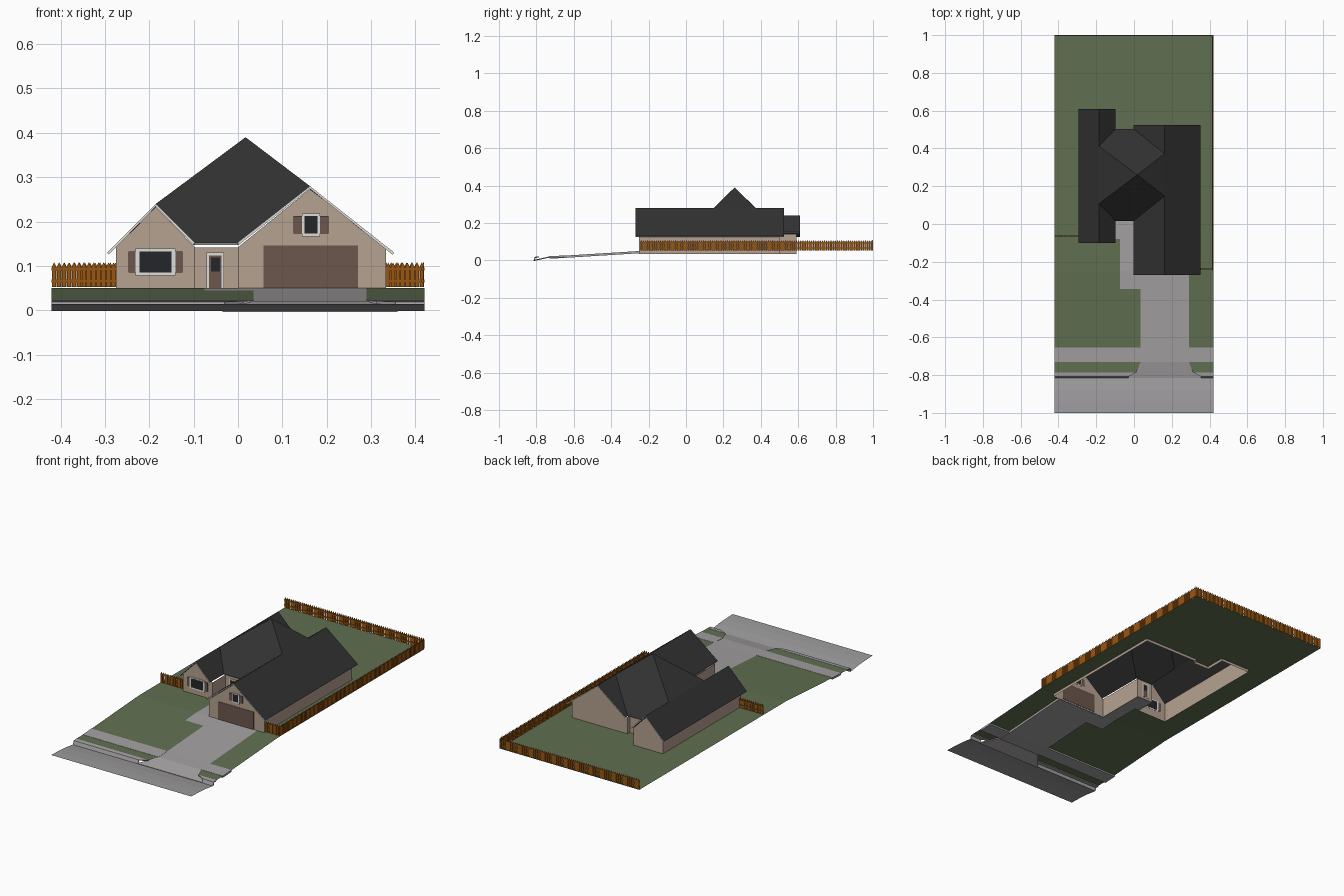
import bpy, bmesh, math
from mathutils import Vector, Matrix

if "Cube" in bpy.data.objects:
    bpy.data.objects.remove(bpy.data.objects["Cube"])


def material(name, r, g, b):
    m = bpy.data.materials.new(name)
    lin = [((c / 255 + 0.055) / 1.055) ** 2.4 if c > 10 else c / 255 / 12.92 for c in (r, g, b)]
    m.diffuse_color = (*lin, 1)
    m.use_nodes = True
    m.node_tree.nodes["Principled BSDF"].inputs["Base Color"].default_value = m.diffuse_color
    return m


GRASS = material("grass green", 96, 111, 80)
CONCRETE = material("concrete grey", 163, 160, 162)
ROAD = material("road grey", 158, 156, 158)
ROOF = material("charcoal shingles", 50, 50, 51)
WALL = material("beige siding", 182, 162, 145)
BROWN = material("brown panels", 108, 87, 77)
WOOD = material("fence wood", 152, 86, 18)
TRIM = material("white trim", 222, 222, 218)
GLASS = material("dark glass", 36, 38, 41)


def mesh_object(name, faces, mats, thickness=0, up=True, rim=0):
    """Object from polygons; optional downward thickness."""
    bm = bmesh.new()
    for f in faces:
        bm.faces.new([bm.verts.new(p) for p in f])
    bmesh.ops.remove_doubles(bm, verts=bm.verts, dist=1e-4)
    bm.normal_update()
    if up:
        for f in bm.faces:
            if f.normal.z < 0:
                f.normal_flip()
    me = bpy.data.meshes.new(name)
    bm.to_mesh(me)
    bm.free()
    ob = bpy.data.objects.new(name, me)
    bpy.context.collection.objects.link(ob)
    for m in mats:
        me.materials.append(m)
    if thickness:
        s = ob.modifiers.new("thickness", 'SOLIDIFY')
        s.thickness = thickness
        s.offset = -1
        s.material_offset_rim = rim
    return ob


def box(name, x0, x1, y0, y1, z0, z1, mat):
    bm = bmesh.new()
    bmesh.ops.create_cube(bm, size=1, matrix=Matrix.Translation(
        ((x0 + x1) / 2, (y0 + y1) / 2, (z0 + z1) / 2)) @ Matrix.Diagonal((x1 - x0, y1 - y0, z1 - z0, 1)))
    me = bpy.data.meshes.new(name)
    bm.to_mesh(me)
    bm.free()
    me.materials.append(mat)
    ob = bpy.data.objects.new(name, me)
    bpy.context.collection.objects.link(ob)
    return ob


# Ground height along the lot
def ground(y):
    pts = [(-0.815, 0.003), (-0.785, 0.019), (-0.73, 0.021), (-0.655, 0.025), (-0.25, 0.05), (1, 0.05)]
    for (a, za), (b, zb) in zip(pts, pts[1:]):
        if y <= b:
            return za + (zb - za) * (y - a) / (b - a)
    return 0.05


def patches(rects, dz=0):
    return [[(x, y, ground(y) + dz) for x, y in ((a, c), (b, c), (b, d), (a, d))] for a, b, c, d in rects]


# Lawn around the house and paving
mesh_object("lawn", patches([
    (-.42, .035, -.655, -.345), (.29, .42, -.655, -.345),
    (-.42, -.075, -.345, -.25), (.29, .42, -.345, -.25),
    (-.42, -.075, -.25, -.08), (.333, .42, -.25, .5),
    (-.42, -.275, -.08, .59), (-.42, -.097, .59, 1),
    (-.097, 0, .48, 1), (0, .42, .5, 1)]), [GRASS])

# Driveway, walkway and sidewalk slabs
mesh_object("driveway", patches([
    (.035, .29, -.73, -.655), (.035, .29, -.655, -.345), (.035, .29, -.345, -.25),
    (0, .035, -.345, -.25), (-.075, 0, -.345, -.25), (-.075, 0, -.25, -.08),
    (-.097, 0, -.08, .03)]), [CONCRETE], 0.012)
mesh_object("sidewalk", patches([(-.42, -.265, -.73, -.655), (-.265, .035, -.73, -.655),
                                 (.29, .42, -.73, -.655)], 0.001), [CONCRETE], 0.01)
mesh_object("driveway_apron", [[(-.035, -.815, .002), (.36, -.815, .002), (.29, -.73, .021), (.035, -.73, .021)]],
            [CONCRETE], 0.006)

# Verge strips and kerbs either side of the apron
for side, outer, near, mid, far in (("left", -.42, -.03, .012, .035), ("right", .42, .355, .312, .29)):
    mesh_object(side + "_verge", [[(outer, -.785, .02), (mid, -.785, .02), (far, -.73, .021), (outer, -.73, .021)]],
                [GRASS])
    mesh_object(side + "_kerb", [
        [(outer, -.815, 0), (near, -.815, 0), (near, -.808, .019), (outer, -.808, .019)],
        [(outer, -.808, .019), (near, -.808, .019), (mid, -.785, .021), (outer, -.785, .021)]],
        [CONCRETE], 0.006)

# Cambered road
road = [(-1, .014), (-.94, .0125), (-.88, .0085), (-.84, .003), (-.815, 0)]
mesh_object("road", [[(-.42, a, za), (.42, a, za), (.42, b, zb), (-.42, b, zb)]
                     for (a, za), (b, zb) in zip(road, road[1:])], [ROAD])

# House walls: open shell following the footprint, with four gables
foot = [(-.275, -.08), (-.097, -.08), (-.097, .03), (0, .03), (0, -.25), (.333, -.25),
        (.333, .5), (0, .5), (0, .48), (-.097, .48), (-.097, .59), (-.275, .59)]
gable = {0: (-.185, .233), 4: (.162, .273), 6: (.162, .273), 10: (-.185, .233)}
walls = []
for i, (x0, y0) in enumerate(foot):
    x1, y1 = foot[(i + 1) % len(foot)]
    f = [(x0, y0, .035), (x1, y1, .035), (x1, y1, .142)]
    if i in gable:
        f.append((gable[i][0], y0, gable[i][1]))
    walls.append(f + [(x0, y0, .142)])
mesh_object("house_walls", walls, [WALL], up=False)

# Roof: two gabled wings joined by a central pyramid
LX, LZ, RX, RZ, E = -.185, .24, .162, .28, .152
peak = (.017, .26, .39)
l0, l1 = (LX, .108, LZ), (LX, .412, LZ)
r0, r1 = (RX, .148, RZ), (RX, .372, RZ)
a0, a1 = (-.097, .017, E), (-.097, .504, E)
b0, b1 = (-.002, .017, E), (-.002, .504, E)
roof = [
    [(LX, -.1, LZ), l0, l1, (LX, .61, LZ), (-.295, .61, .13), (-.295, -.1, .13)],
    [(LX, -.1, LZ), l0, a0, (-.097, -.1, E)],
    [l1, (LX, .61, LZ), (-.097, .61, E), a1],
    [(RX, -.27, RZ), r0, r1, (RX, .525, RZ), (.352, .525, .13), (.352, -.27, .13)],
    [(RX, -.27, RZ), r0, b0, (-.002, -.27, E)],
    [r1, (RX, .525, RZ), (-.002, .525, E), b1],
    [l0, a0, b0, r0, peak], [l1, a1, b1, r1, peak],
    [l0, l1, peak], [r0, r1, peak]]
mesh_object("roof", roof, [ROOF, TRIM], 0.006, rim=1)


# Windows with frame, glass, glazing bars and shutters
def window(name, y, x0, x1, z0, z1, border, shutter, bars):
    box(name + "_frame", x0, x1, y - .004, y + .001, z0, z1, TRIM)
    gx0, gx1, gz0, gz1 = x0 + border, x1 - border, z0 + .007, z1 - .006
    box(name + "_glass", gx0, gx1, y - .005, y + .002, gz0, gz1, GLASS)
    for s, e in ((x0 - shutter, x0), (x1, x1 + shutter)):
        box(name + "_shutter", s, e, y - .004, y + .001, z0 + .007, z1 - .006, BROWN)


window("front_window", -.08, -.231, -.141, .078, .139, .009, .016, 4)
window("gable_window", -.25, .144, .185, .166, .218, .006, .019, 2)

# Front door and garage door
box("door_frame", -.071, -.032, .026, .031, .048, .13, TRIM)
box("front_door", -.065, -.037, .0245, .032, .05, .123, BROWN)
box("door_glass", -.061, -.041, .0235, .033, .088, .119, GLASS)
box("garage_door", .057, .27, -.252, -.248, .045, .146, BROWN)


# Picket fences: pointed boards on two rails
def fence(name, start, end):
    s, e = Vector((*start, 0)), Vector((*end, 0))
    d = (e - s).normalized()
    n = Vector((-d.y, d.x, 0))
    count = round((e - s).length / .0115)
    step = (e - s).length / count
    bm = bmesh.new()

    def board(profile, off, thick):
        f = bm.faces.new([bm.verts.new(s + d * u + n * off + Vector((0, 0, z))) for u, z in profile])
        r = bmesh.ops.extrude_face_region(bm, geom=[f])
        bmesh.ops.translate(bm, vec=n * thick, verts=[v for v in r["geom"] if isinstance(v, bmesh.types.BMVert)])

    for i in range(count):
        u, w = i * step + .001, step - .002
        board([(u, .052), (u + w, .052), (u + w, .099), (u + w / 2, .108), (u, .099)], 0, .002)
    length = (e - s).length
    for z in (.063, .09):
        board([(0, z), (length, z), (length, z + .006), (0, z + .006)], .002, .003)
    bmesh.ops.recalc_face_normals(bm, faces=bm.faces)
    me = bpy.data.meshes.new(name)
    bm.to_mesh(me)
    bm.free()
    me.materials.append(WOOD)
    bpy.context.collection.objects.link(bpy.data.objects.new(name, me))


fence("right_fence", (.419, -.245), (.419, 1))
fence("back_fence", (.42, .999), (-.42, .999))
fence("left_front_fence", (-.42, -.065), (-.275, -.065))
fence("right_front_fence", (.333, -.24), (.42, -.24))
